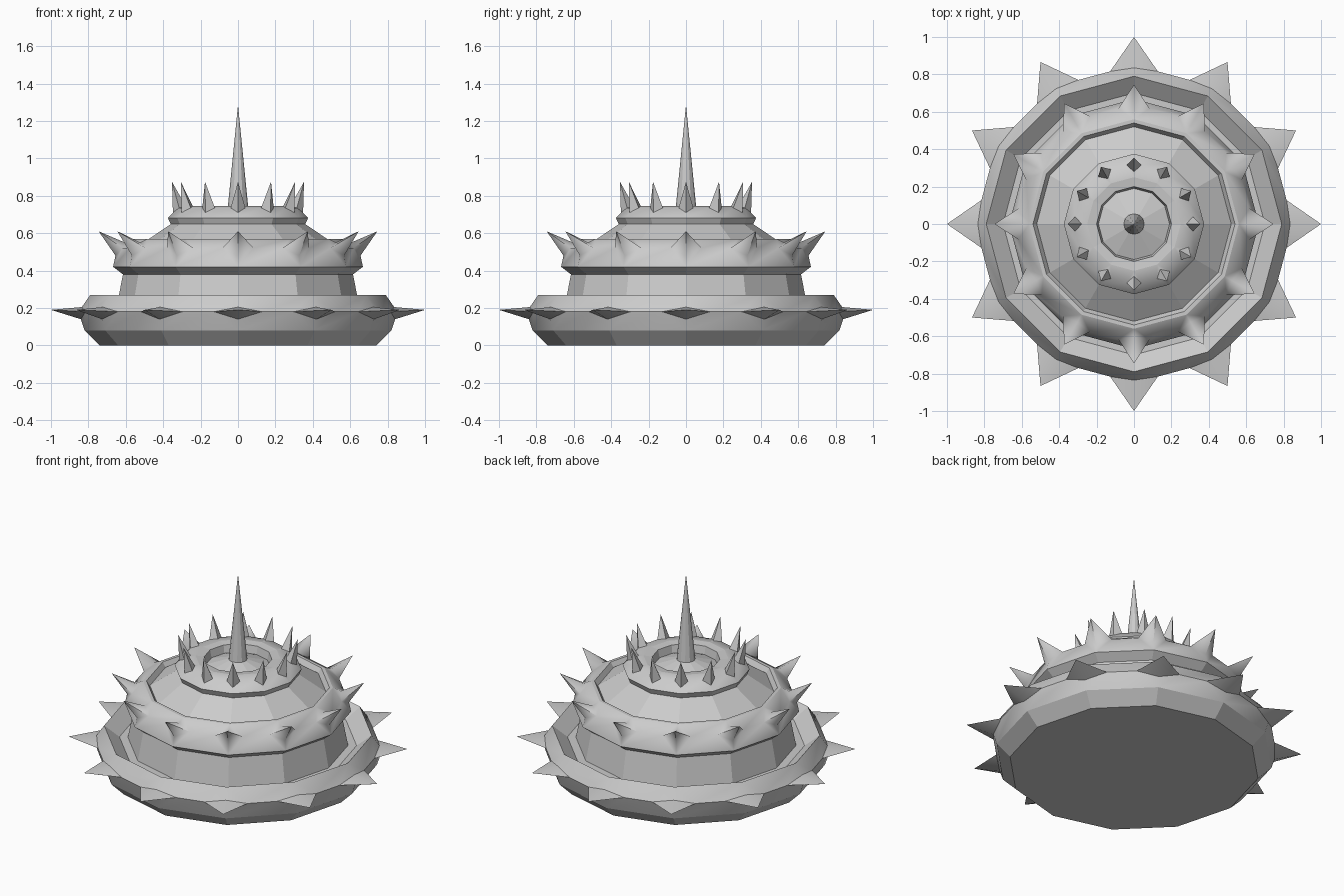
import bpy, bmesh
from math import cos, sin, tau

SIDES = 12

if "Cube" in bpy.data.objects:
    bpy.data.objects.remove(bpy.data.objects["Cube"], do_unlink=True)

grey = bpy.data.materials.new("plain_grey")
grey.use_nodes = True
colour = (0.6, 0.6, 0.6, 1)
grey.diffuse_color = colour
grey.node_tree.nodes["Principled BSDF"].inputs["Base Color"].default_value = colour


def finish(bm, name, smooth):
    mesh = bpy.data.meshes.new(name)
    for face in bm.faces:
        face.smooth = smooth
    bm.to_mesh(mesh)
    bm.free()
    mesh.materials.append(grey)
    obj = bpy.data.objects.new(name, mesh)
    bpy.context.collection.objects.link(obj)
    return obj


def ring(bm, r, z):
    return [bm.verts.new((r * cos(tau * i / SIDES), r * sin(tau * i / SIDES), z))
            for i in range(SIDES)]


def lathe(name, profile, cap_bottom=False, tip=None):
    """Faceted skin through (radius, height) pairs, bottom to top."""
    bm = bmesh.new()
    rings = [ring(bm, r, z) for r, z in profile]
    for low, high in zip(rings, rings[1:]):
        for i in range(SIDES):
            j = (i + 1) % SIDES
            bm.faces.new((low[i], low[j], high[j], high[i]))
    if cap_bottom:
        bm.faces.new(rings[0][::-1])
    if tip:
        top = bm.verts.new((0, 0, tip))
        for i in range(SIDES):
            bm.faces.new((rings[-1][i], rings[-1][(i + 1) % SIDES], top))
    return finish(bm, name, False)


def spiked_band(name, lo, under, mid, over, hi, tip, base):
    """Smooth band with a spike drawn out of every corner; base is the
    share of each side taken by half a spike."""
    bm = bmesh.new()
    lows, unders, overs, highs, tips = (ring(bm, *p) for p in (lo, under, over, hi, tip))
    guide = ring(bm, *mid)
    for i in range(SIDES):
        j = (i + 1) % SIDES
        p = bm.verts.new(guide[i].co.lerp(guide[j].co, base))
        q = bm.verts.new(guide[j].co.lerp(guide[i].co, base))
        for f in ((lows[i], lows[j], q, p), (lows[i], p, unders[i]),
                  (lows[j], unders[j], q), (p, q, highs[j], highs[i]),
                  (highs[i], overs[i], p), (highs[j], q, overs[j]),
                  (unders[i], p, tips[i]), (p, overs[i], tips[i]),
                  (unders[j], tips[j], q), (q, tips[j], overs[j])):
            bm.faces.new(f)
    bmesh.ops.delete(bm, geom=guide, context="VERTS")
    obj = finish(bm, name, True)
    bpy.ops.object.select_all(action="DESELECT")
    obj.select_set(True)
    bpy.context.view_layer.objects.active = obj
    bpy.ops.object.shade_smooth_by_angle(angle=0.8)


# Lower tier: chamfered foot, spiked band, sunken walkway and wall
lathe("foot", [(0.74, 0), (0.82, 0.08)], cap_bottom=True)
spiked_band("lower_spiked_band", (0.82, 0.08), (0.84, 0.14), (0.85, 0.18),
            (0.835, 0.205), (0.79, 0.27), (1.0, 0.19), 0.3)
lathe("lower_wall", [(0.79, 0.27), (0.70, 0.2), (0.65, 0.2), (0.615, 0.38), (0.668, 0.42)])

# Middle tier: spiked band, small step and sloping roof
spiked_band("middle_spiked_band", (0.668, 0.42), (0.655, 0.48), (0.64, 0.52),
            (0.605, 0.55), (0.56, 0.57), (0.745, 0.61), 0.26)
lathe("middle_roof", [(0.56, 0.57), (0.54, 0.57), (0.52, 0.54), (0.36, 0.648), (0.375, 0.682)])

# Upper tier: crown of spikes around a recessed floor
spiked_band("crown_spiked_band", (0.375, 0.682), (0.348, 0.71), (0.325, 0.735),
            (0.28, 0.745), (0.25, 0.746), (0.353, 0.875), 0.24)
lathe("crown_recess", [(0.25, 0.746), (0.2, 0.74), (0.19, 0.69), (0.055, 0.735)])

# Central needle
lathe("spire", [(0.055, 0.735)], tip=1.285)
